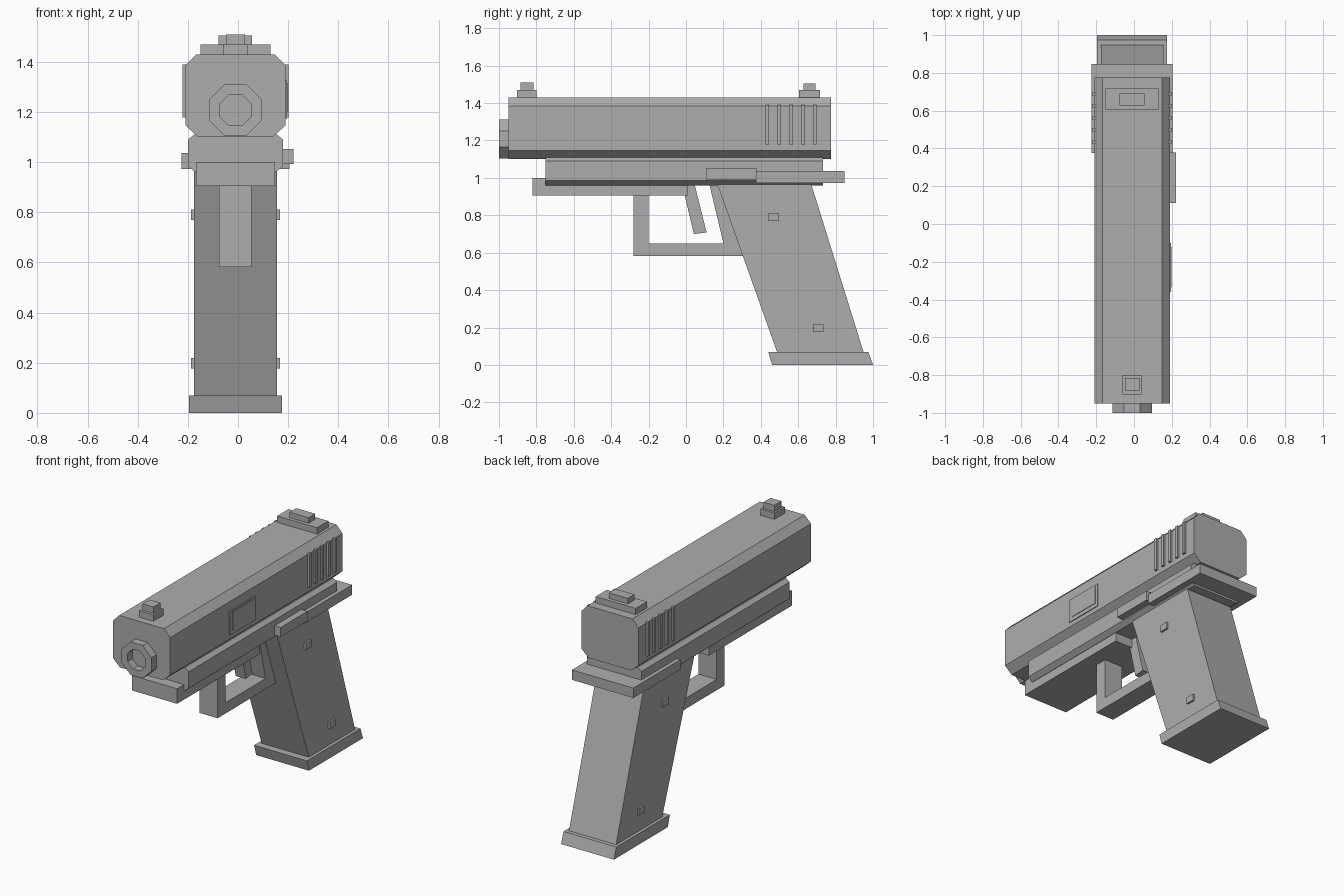
import bpy, bmesh, math

if "Cube" in bpy.data.objects:
    bpy.data.objects.remove(bpy.data.objects["Cube"])

XC = -0.01  # mid-plane of the body (side controls shift the overall bounds)

gray = bpy.data.materials.new("plain gray")
gray.diffuse_color = (0.42, 0.42, 0.42, 1)
gray.use_nodes = True
gray.node_tree.nodes["Principled BSDF"].inputs["Base Color"].default_value = gray.diffuse_color


def finish(name, bm):
    bmesh.ops.recalc_face_normals(bm, faces=bm.faces)
    me = bpy.data.meshes.new(name)
    bm.to_mesh(me)
    bm.free()
    me.materials.append(gray)
    ob = bpy.data.objects.new(name, me)
    bpy.context.collection.objects.link(ob)
    return ob


def prism(name, pts, a, b, axis):
    """Extrude a flat profile from a to b; (y, z) points along x or (x, z) points along y."""
    bm = bmesh.new()

    def place(p, t):
        return (t, p[0], p[1]) if axis == "x" else (p[0], t, p[1])

    lo = [bm.verts.new(place(p, a)) for p in pts]
    hi = [bm.verts.new(place(p, b)) for p in pts]
    bm.faces.new(lo)
    bm.faces.new(hi)
    n = len(pts)
    for i in range(n):
        j = (i + 1) % n
        bm.faces.new((lo[i], lo[j], hi[j], hi[i]))
    return finish(name, bm)


def box(name, x0, x1, y0, y1, z0, z1):
    return prism(name, [(y0, z0), (y1, z0), (y1, z1), (y0, z1)], x0, x1, "x")


def chamfered(name, half, z0, z1, top, bottom, y0, y1):
    """Bar along y with chamfered corners; top and bottom are (inset, drop)."""
    right = [(half - bottom[0], z0), (half, z0 + bottom[1]),
             (half, z1 - top[1]), (half - top[0], z1)]
    left = [(-x, z) for x, z in reversed(right)]
    return prism(name, [(XC + x, z) for x, z in right + left], y0, y1, "y")


# Slide and frame
chamfered("slide", 0.2, 1.102, 1.43, (0.043, 0.045), (0.05, 0.045), -0.95, 0.775)
chamfered("frame", 0.19, 0.96, 1.11, (0.025, 0.02), (0.03, 0.025), -0.75, 0.733)
box("front_rail", -0.167, 0.148, -0.82, 0.01, 0.905, 1.0)
box("rear_tang", -0.225, 0.205, 0.375, 0.848, 0.973, 1.036)
box("slide_catch", 0.17, 0.222, 0.11, 0.378, 0.992, 1.053)

# Muzzle: eight-sided ring with a recessed bore
bm = bmesh.new()
loops = []
for apothem, y in ((0.104, -0.94), (0.104, -1.0), (0.062, -1.0), (0.062, -0.952)):
    r = apothem / math.cos(math.pi / 8)
    loops.append([bm.verts.new((XC + r * math.cos((k + 0.5) * math.pi / 4), y,
                                1.208 + r * math.sin((k + 0.5) * math.pi / 4)))
                  for k in range(8)])
for p, q in zip(loops, loops[1:]):
    for k in range(8):
        m = (k + 1) % 8
        bm.faces.new((p[k], p[m], q[m], q[k]))
bm.faces.new(loops[0])
bm.faces.new(loops[-1])
finish("muzzle", bm)

# Sights
box("front_sight_base", -0.06, 0.04, -0.903, -0.8, 1.425, 1.47)
box("front_sight_post", -0.048, 0.028, -0.885, -0.815, 1.465, 1.51)
box("rear_sight_base", -0.15, 0.13, 0.605, 0.717, 1.425, 1.47)
box("rear_sight_blade", -0.078, 0.055, 0.627, 0.693, 1.465, 1.505)

# Grip ribs on both sides of the slide
for side, (x0, x1) in {"left": (-0.222, -0.2), "right": (0.18, 0.202)}.items():
    for i in range(5):
        y = 0.435 + i * 0.0635
        box(f"slide_rib_{side}_{i + 1}", x0, x1, y - 0.01, y + 0.01, 1.178, 1.39)

# Ejection port plates on the right side
box("port_plate", 0.185, 0.195, -0.36, -0.1, 1.175, 1.325)
box("port_inset", 0.185, 0.198, -0.335, -0.12, 1.2, 1.315)

# Trigger and guard
prism("trigger_guard", [(-0.28, 0.93), (-0.28, 0.582), (0.32, 0.582), (0.19, 0.965),
                        (0.125, 0.965), (0.2, 0.65), (-0.2, 0.65), (-0.2, 0.93)],
      -0.075, 0.053, "x")
prism("trigger", [(-0.02, 0.962), (0.047, 0.962), (0.11, 0.708), (0.042, 0.7)],
      -0.045, 0.025, "x")

# Grip, base pad and pins
prism("grip", [(0.164, 0.975), (0.667, 0.975), (0.952, 0.06), (0.49, 0.06)],
      -0.175, 0.155, "x")
prism("grip_base", [(0.46, 0.0), (1.0, 0.0), (0.975, 0.07), (0.44, 0.07)],
      -0.195, 0.175, "x")
for label, y, z in (("upper", 0.468, 0.79), ("lower", 0.708, 0.198)):
    box(f"grip_pin_{label}", -0.187, 0.167, y - 0.028, y + 0.028, z - 0.021, z + 0.021)
